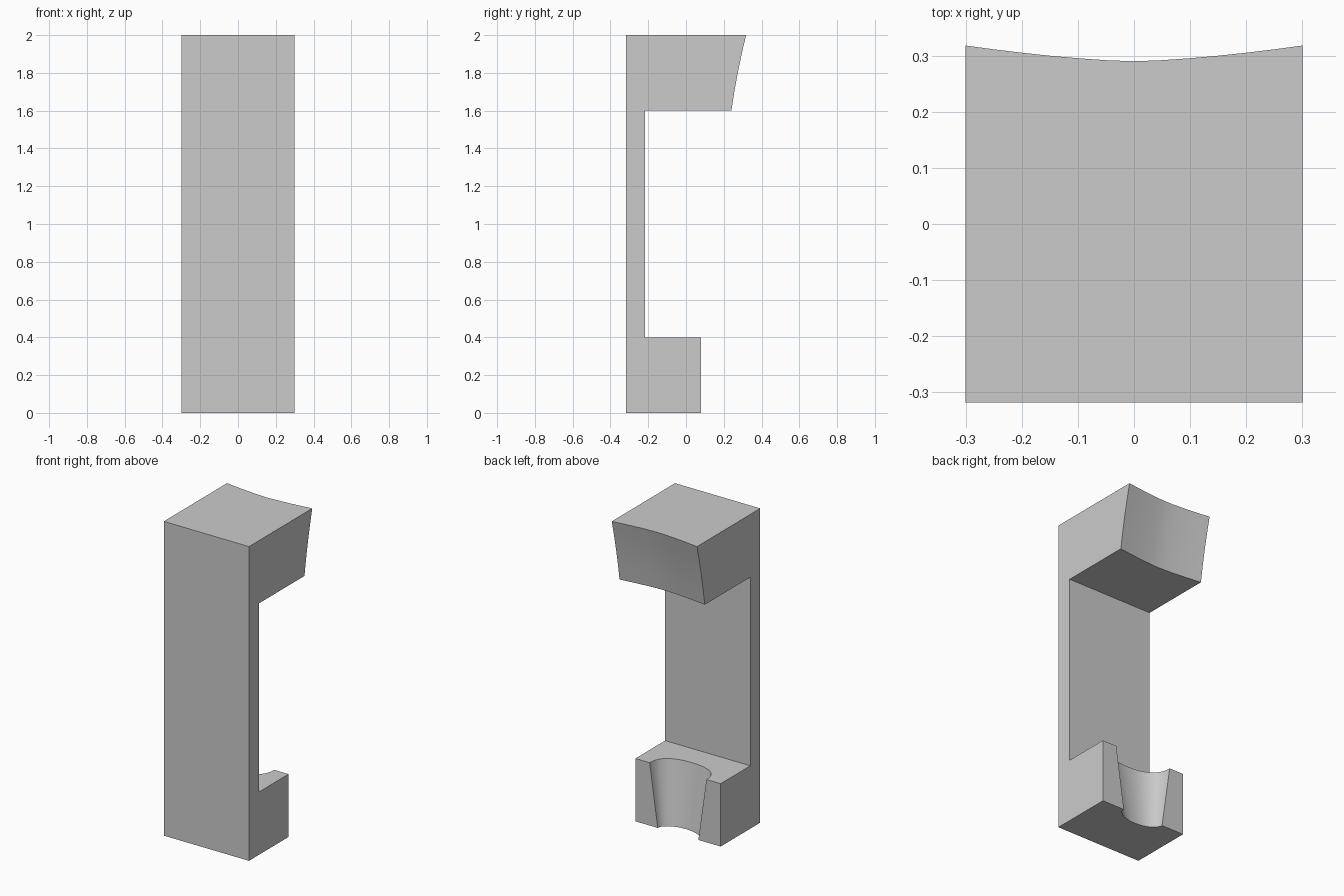
import bpy
import bmesh

if "Cube" in bpy.data.objects:
    bpy.data.objects.remove(bpy.data.objects["Cube"], do_unlink=True)

HALF, FRONT, INNER, TOP = 0.30, -0.318, -0.218, 2.0
FOOT_TOP, HEAD_BOTTOM, FOOT_BACK = 0.40, 1.60, 0.08

grey = bpy.data.materials.new("plain_grey")
grey.diffuse_color = (0.6, 0.6, 0.6, 1)
grey.use_nodes = True
grey.node_tree.nodes["Principled BSDF"].inputs["Base Color"].default_value = (0.6, 0.6, 0.6, 1)


def loft(name, front, layers):
    """Stack outlines (z, back edge points from -x to +x) into one closed solid."""
    bm = bmesh.new()
    rings = []
    for z, back in layers:
        outline = [(HALF, front), (-HALF, front)] + back
        rings.append([bm.verts.new((x, y, z)) for x, y in outline])
    for low, high in zip(rings, rings[1:]):
        for i in range(len(low)):
            j = (i + 1) % len(low)
            bm.faces.new((low[i], low[j], high[j], high[i]))
    bm.faces.new(rings[0])
    bm.faces.new(rings[-1])
    bmesh.ops.recalc_face_normals(bm, faces=bm.faces)
    mesh = bpy.data.meshes.new(name)
    bm.to_mesh(mesh)
    bm.free()
    mesh.materials.append(grey)
    obj = bpy.data.objects.new(name, mesh)
    bpy.context.collection.objects.link(obj)
    bpy.ops.object.select_all(action="DESELECT")
    obj.select_set(True)
    bpy.context.view_layer.objects.active = obj
    bpy.ops.object.shade_smooth_by_angle()
    return obj


def straight_edge(y):
    return [(-HALF, y), (HALF, y)]


def hollow_edge(y_side, steps=12):
    """Shallow concave edge, deepest in the middle."""
    edge = []
    for i in range(steps + 1):
        t = 2 * i / steps - 1
        edge.append((HALF * t, y_side - 0.028 * (1 - abs(t) ** 1.5)))
    return edge


def notched_edge(half_width, depth, power, steps=24):
    """Straight edge with a rounded notch cut into its middle."""
    edge = [(-HALF, FOOT_BACK)]
    for i in range(steps + 1):
        s = 2 * i / steps - 1
        t = s * (1.5 - 0.5 * s * s)  # closer points near the steep ends
        cut = depth * (1 - min(1, abs(t)) ** power) ** (1 / power)
        edge.append((half_width * t, FOOT_BACK - cut))
    return edge + [(HALF, FOOT_BACK)]


# Tall flat plate along the front
loft("front_plate", FRONT, [(0, straight_edge(INNER)), (TOP, straight_edge(INNER))])

# Upper block with a flared hollow back
head = []
for i in range(5):
    t = i / 4
    head.append((HEAD_BOTTOM + (TOP - HEAD_BOTTOM) * t,
                 hollow_edge(0.24 + 0.078 * t - 0.02 * t * (1 - t))))
loft("upper_block", INNER, head)

# Lower block with a tapering notch
loft("lower_block", INNER, [(0, notched_edge(0.143, 0.08, 2.0)),
                            (FOOT_TOP, notched_edge(0.2, 0.14, 2.4))])
